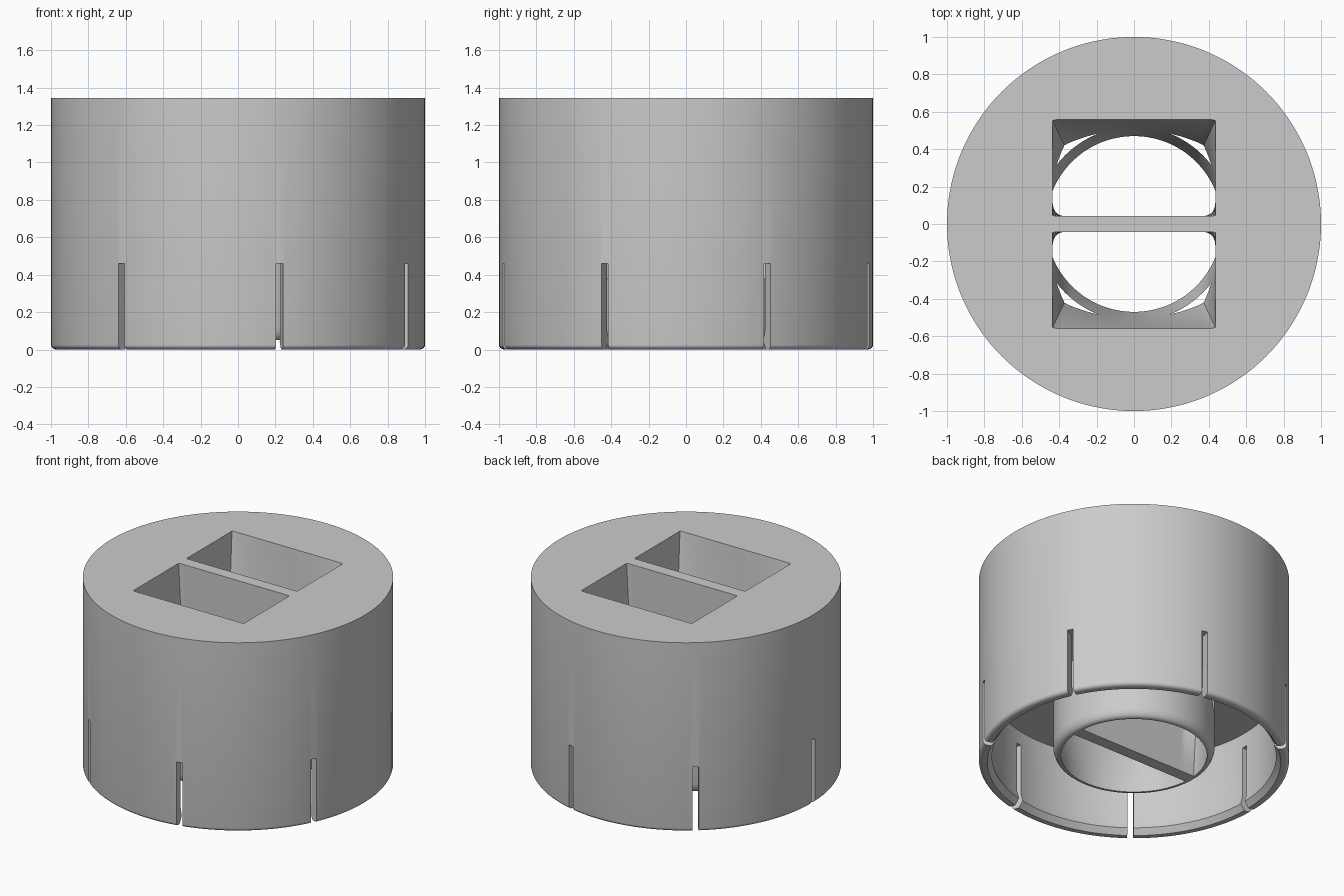
import bpy, bmesh, math
from mathutils import Matrix, Vector

HEIGHT, SLOT_TOP, TUBE_BOTTOM = 1.345, 0.46, 0.05

if "Cube" in bpy.data.objects:
    bpy.data.objects.remove(bpy.data.objects["Cube"])

grey = bpy.data.materials.new("light grey")
grey.use_nodes = True
grey.diffuse_color = (0.6, 0.6, 0.6, 1)
grey.node_tree.nodes["Principled BSDF"].inputs["Base Color"].default_value = (0.6, 0.6, 0.6, 1)


def make_object(name, bm):
    bmesh.ops.recalc_face_normals(bm, faces=bm.faces)
    mesh = bpy.data.meshes.new(name)
    bm.to_mesh(mesh)
    bm.free()
    mesh.materials.append(grey)
    obj = bpy.data.objects.new(name, mesh)
    bpy.context.collection.objects.link(obj)
    return obj


def fillet(r, z, size_r, size_z, steps=5):
    """Quarter ellipse from the bottom (inner) to the side (outer)."""
    turns = [math.pi / 2 * i / steps for i in range(steps + 1)]
    return [(r - size_r * (1 - math.sin(t)), z + size_z * (1 - math.cos(t))) for t in turns]


def revolve(name, profile, steps=144):
    bm = bmesh.new()
    verts = [bm.verts.new((r, 0, z)) for r, z in profile]
    edges = [bm.edges.new(pair) for pair in zip(verts, verts[1:])]
    bmesh.ops.spin(bm, geom=verts + edges, cent=(0, 0, 0), axis=(0, 0, 1),
                   angle=math.tau, steps=steps, use_merge=True)
    bmesh.ops.remove_doubles(bm, verts=bm.verts, dist=1e-4)
    return make_object(name, bm)


def resample(points, count):
    """Evenly spaced points along a closed outline."""
    pts = [Vector(p) for p in points]
    pts.append(pts[0])
    lengths = [(b - a).length for a, b in zip(pts, pts[1:])]
    step, result = sum(lengths) / count, []
    i, passed = 0, 0.0
    for k in range(count):
        while passed + lengths[i] < k * step - 1e-9:
            passed += lengths[i]
            i += 1
        result.append(pts[i].lerp(pts[i + 1], (k * step - passed) / lengths[i]))
    return result


def passage_cutter(name, side, count=120, rings=16):
    """Loft from a rectangle at the top to a half disc at the tube mouth."""
    near, far, half, radius = 0.0425, 0.5575, 0.435, 0.47
    rect = [(0, near), (half, near), (half, far), (-half, far), (-half, near)]
    start = math.asin(near / radius)
    arc = [start + (math.pi - 2 * start) * i / 48 for i in range(49)]
    disc = [(0, near)] + [(radius * math.cos(a), radius * math.sin(a)) for a in arc]
    top, bottom = resample(rect, count), resample(disc, count)
    levels = [-0.05] + [i / rings for i in range(rings + 1)] + [1.05]
    bm = bmesh.new()
    loops = []
    for t in levels:
        mix = min(max(t, 0), 1)
        z = TUBE_BOTTOM + t * (HEIGHT - TUBE_BOTTOM)
        flat = [b.lerp(a, mix) for a, b in zip(top, bottom)]
        loops.append([bm.verts.new((p.x, side * p.y, z)) for p in flat])
    for low, high in zip(loops, loops[1:]):
        for i in range(count):
            j = (i + 1) % count
            bm.faces.new((low[i], low[j], high[j], high[i]))
    bm.faces.new(loops[0])
    bm.faces.new(loops[-1])
    return make_object(name, bm)


def slot_cutter(name, angle):
    bm = bmesh.new()
    size = Matrix.Diagonal((0.3, 0.04, SLOT_TOP + 0.1, 1))
    place = Matrix.Translation((0.97, 0, (SLOT_TOP - 0.1) / 2))
    bmesh.ops.create_cube(bm, size=1, matrix=Matrix.Rotation(angle, 4, "Z") @ place @ size)
    return make_object(name, bm)


# Body: outer skirt, recess and central tube in one turned profile
profile = [(0, TUBE_BOTTOM)]
profile += fillet(0.52, TUBE_BOTTOM, 0.04, 0.07)
profile += [(0.52, 0.56), (0.93, 0.56), (0.93, 0.1), (0.915, 0.04), (0.945, 0)]
profile += fillet(1, 0, 0.03, 0.025)
profile += [(1, HEIGHT), (0, HEIGHT)]
body = revolve("cap_body", profile)

# Two passages and seven slots in the skirt
cutters = [passage_cutter("back_passage_cutter", 1), passage_cutter("front_passage_cutter", -1)]
cutters += [slot_cutter(f"slot_cutter_{k + 1}", math.tau * (k + 0.5) / 7) for k in range(7)]

bpy.ops.object.select_all(action="DESELECT")
bpy.context.view_layer.objects.active = body
body.select_set(True)
for cutter in cutters:
    cutter.hide_render = True
    cut = body.modifiers.new(cutter.name, "BOOLEAN")
    cut.operation, cut.solver, cut.object = "DIFFERENCE", "EXACT", cutter
    bpy.ops.object.modifier_apply(modifier=cut.name)
for cutter in cutters:
    bpy.data.objects.remove(cutter)

bpy.ops.object.shade_smooth_by_angle(angle=math.radians(30))
